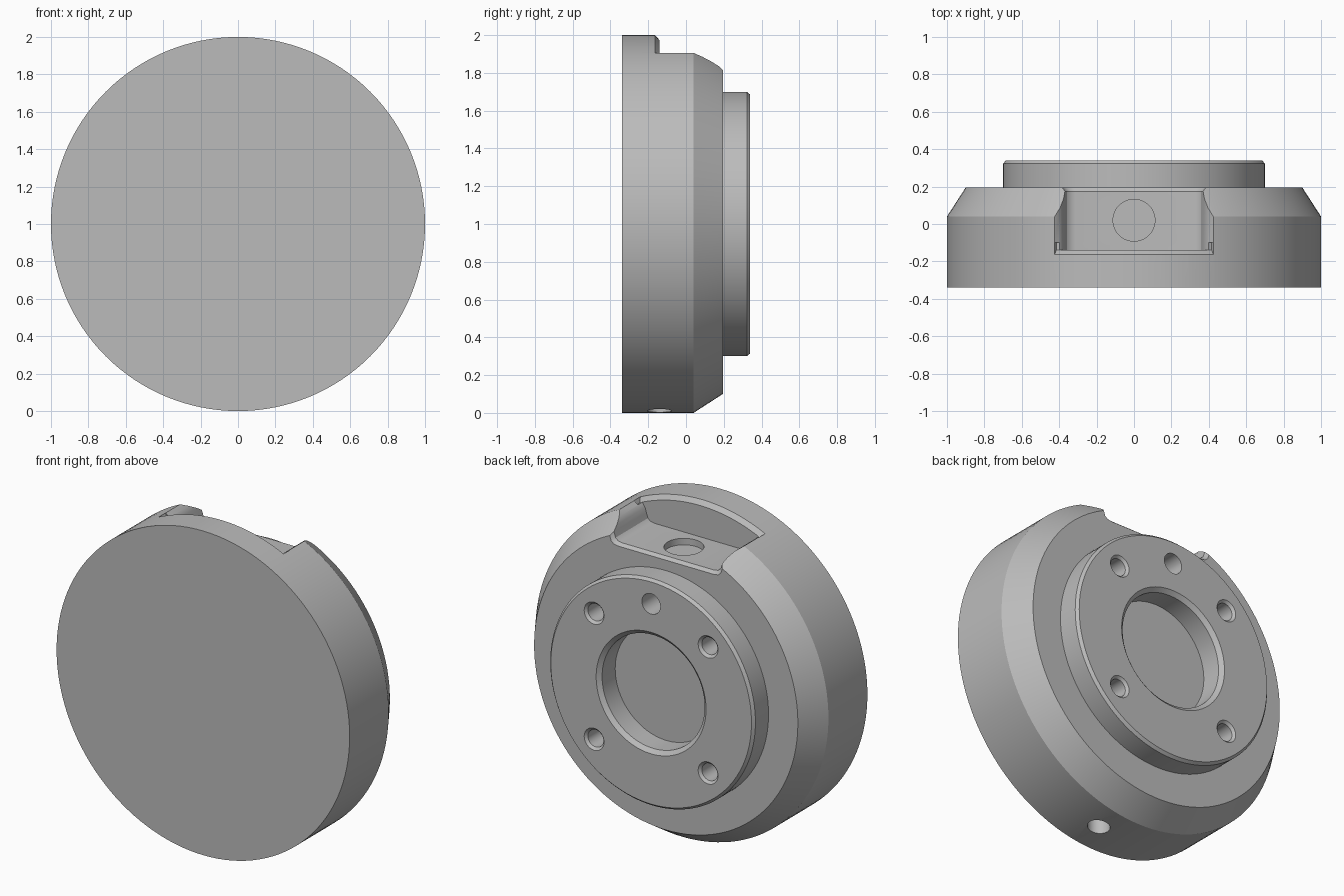
import bpy, bmesh
from math import radians, sin, cos, pi
from mathutils import Matrix, Vector

cube = bpy.data.objects.get("Cube")
if cube:
    bpy.data.objects.remove(cube)

# One plain grey finish
grey = bpy.data.materials.new("satin_grey")
grey.use_nodes = True
colour = (0.5, 0.5, 0.5, 1)
grey.diffuse_color = colour
grey.node_tree.nodes["Principled BSDF"].inputs["Base Color"].default_value = colour

BACKWARD = Matrix.Rotation(radians(-90), 4, "X")   # local z becomes +y


def finish(bm, name):
    bmesh.ops.remove_doubles(bm, verts=bm.verts, dist=1e-5)
    bmesh.ops.holes_fill(bm, edges=bm.edges, sides=0)
    bmesh.ops.recalc_face_normals(bm, faces=bm.faces)
    mesh = bpy.data.meshes.new(name)
    bm.to_mesh(mesh)
    bm.free()
    mesh.materials.append(grey)
    obj = bpy.data.objects.new(name, mesh)
    bpy.context.collection.objects.link(obj)
    return obj


def lathe(name, profile, matrix, steps=48, start=0.0, sweep=2 * pi, closed=False):
    """Turn (radius, height) points about the local z axis."""
    bm = bmesh.new()
    turn = Matrix.Rotation(start, 3, "Z")
    verts = [bm.verts.new(turn @ Vector((r, 0, h))) for r, h in profile]
    pairs = list(zip(verts, verts[1:]))
    if closed:
        pairs.append((verts[-1], verts[0]))
    edges = [bm.edges.new(p) for p in pairs]
    bmesh.ops.spin(bm, geom=verts + edges, cent=(0, 0, 0), axis=(0, 0, 1),
                   angle=sweep, steps=steps)
    bm.transform(matrix)
    return finish(bm, name)


def loft(name, sections):
    """Bridge equal-sized loops of points into a closed solid."""
    bm = bmesh.new()
    loops = [[bm.verts.new(p) for p in s] for s in sections]
    n = len(loops[0])
    for a, b in zip(loops, loops[1:]):
        for i in range(n):
            j = (i + 1) % n
            bm.faces.new((a[i], a[j], b[j], b[i]))
    return finish(bm, name)


# Turned body: disc, tapered back rim, raised boss and shallow bore
body = lathe("disc_body", [
    (0, -0.34), (1, -0.34), (1, 0.04), (0.9, 0.195), (0.7, 0.195),
    (0.7, 0.323), (0.685, 0.34), (0.375, 0.34), (0.35, 0.318),
    (0.35, 0.19), (0, 0.19)],
    Matrix.Translation((0, 0, 1)) @ BACKWARD, steps=128)

cutters = []

# Top pocket with rounded lower corners, flared sides and a bevelled back lip
half = [(0.315, 1.78), (0.34, 1.785), (0.358, 1.80), (0.368, 1.83),
        (0.377, 1.86), (0.395, 1.885), (0.43, 1.91), (0.46, 2.1)]


def pocket_section(y, grow):
    right = [(x + grow, y, z - grow) for x, z in half]
    return right + [(-x, y, z) for x, y, z in reversed(right)]


cutters.append(loft("pocket_cutter", [
    pocket_section(-0.14, 0), pocket_section(0.175, 0),
    pocket_section(0.2, 0.02), pocket_section(0.4, 0.02)]))

# Bevel along the curved front edge of the pocket
cutters.append(lathe("pocket_bevel_cutter", [
    (0.972, -0.139), (1.03, -0.19), (1.03, -0.1), (0.972, -0.1)],
    Matrix.Translation((0, 0, 1)) @ BACKWARD, steps=24,
    start=radians(-115.2), sweep=radians(50.4), closed=True))

# Round recess in the pocket floor
cutters.append(lathe("recess_cutter", [(0, 0), (0.112, 0), (0.112, 0.1), (0, 0.1)],
                     Matrix.Translation((0, 0.02, 1.74))))

# Four countersunk bolt holes and one plain hole on the same circle
for angle in (45, 135, 225, 315, 90):
    a = radians(angle)
    rim = 0.063 if angle == 90 else 0.083
    bore = 0.063 if angle == 90 else 0.053
    cutters.append(lathe("bolt_hole_cutter", [
        (0, 0.14), (bore, 0.14), (bore, 0.325), (rim, 0.355), (0, 0.355)],
        Matrix.Translation((0.55 * cos(a), 0, 1 + 0.55 * sin(a))) @ BACKWARD, steps=32))

# Small radial hole in the underside of the rim
cutters.append(lathe("rim_hole_cutter", [(0, -0.1), (0.064, -0.1), (0.064, 0.12), (0, 0.12)],
                     Matrix.Translation((0.14, -0.14, 0)), steps=32))

bpy.context.view_layer.objects.active = body
for cutter in cutters:
    cut = body.modifiers.new("cut", "BOOLEAN")
    cut.operation = "DIFFERENCE"
    cut.solver = "EXACT"
    cut.object = cutter
    bpy.ops.object.modifier_apply(modifier=cut.name)
    bpy.data.objects.remove(cutter)

bpy.ops.object.select_all(action="DESELECT")
body.select_set(True)
bpy.ops.object.shade_smooth_by_angle(angle=radians(30))
